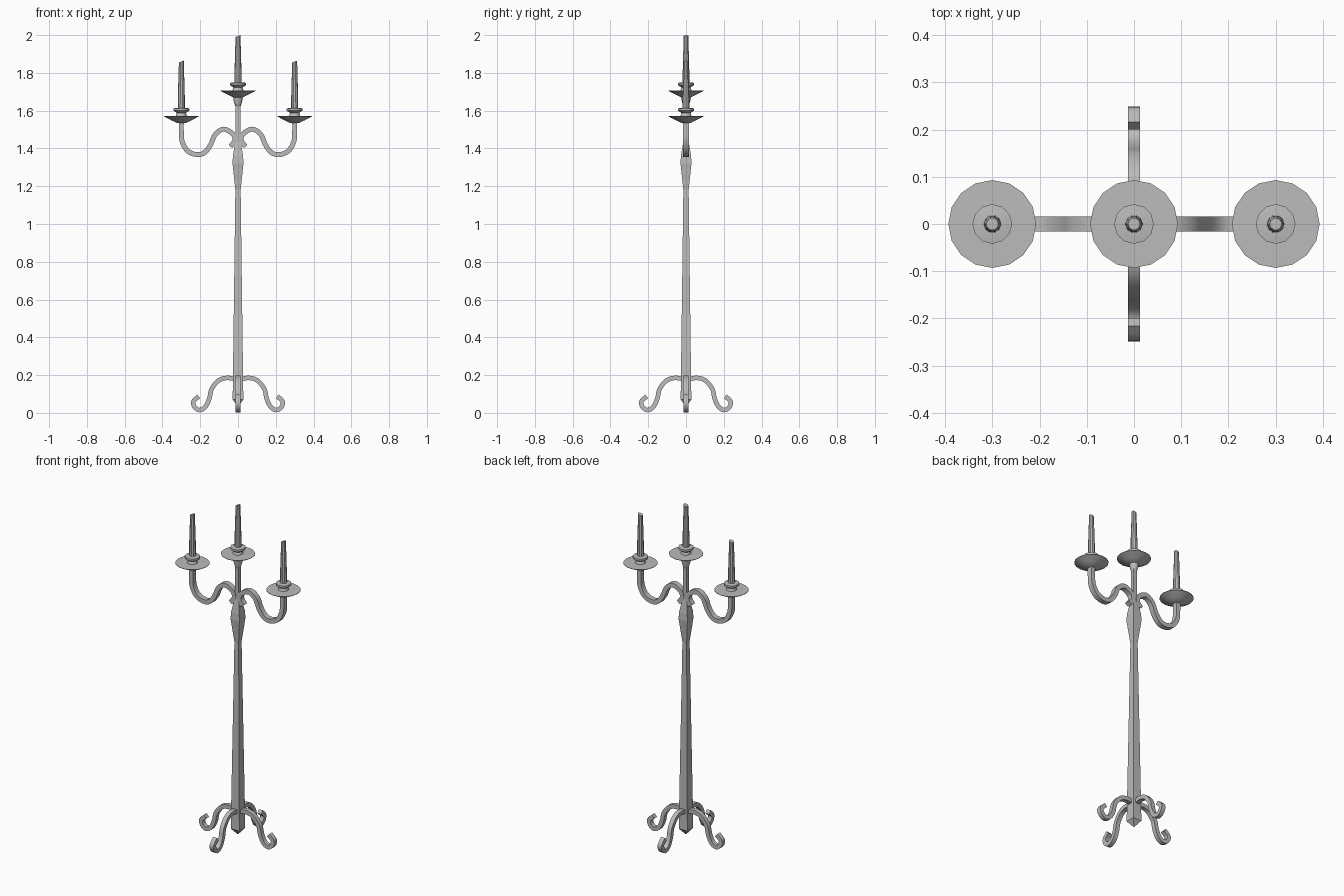
import bpy, bmesh, math
from mathutils import Vector

cube = bpy.data.objects.get("Cube")
if cube:
    bpy.data.objects.remove(cube)

metal = bpy.data.materials.new("grey_metal")
metal.use_nodes = True
GREY = (0.5, 0.5, 0.5, 1)
metal.diffuse_color = GREY
metal.node_tree.nodes["Principled BSDF"].inputs["Base Color"].default_value = GREY


def finish(name, bm, smooth=True):
    bmesh.ops.recalc_face_normals(bm, faces=bm.faces)
    mesh = bpy.data.meshes.new(name)
    bm.to_mesh(mesh)
    bm.free()
    mesh.materials.append(metal)
    obj = bpy.data.objects.new(name, mesh)
    bpy.context.collection.objects.link(obj)
    if smooth:
        bpy.ops.object.select_all(action='DESELECT')
        bpy.context.view_layer.objects.active = obj
        obj.select_set(True)
        bpy.ops.object.shade_smooth_by_angle(angle=math.radians(35))
    return obj


def loft(bm, rings):
    """Skin rings of points and cap both ends."""
    loops = [[bm.verts.new(p) for p in ring] for ring in rings]
    n = len(loops[0])
    for a, b in zip(loops, loops[1:]):
        for i in range(n):
            j = (i + 1) % n
            bm.faces.new((a[i], a[j], b[j], b[i]))
    bm.faces.new(loops[0])
    bm.faces.new(loops[-1])


def turned(name, profile, sides, x=0, phase=0, smooth=True, slant=0):
    """Stack of regular polygons; slant tilts the last one."""
    bm = bmesh.new()
    rings = []
    for k, (r, z) in enumerate(profile):
        tilt = slant if k == len(profile) - 1 else 0
        angles = [phase + math.tau * i / sides for i in range(sides)]
        rings.append([(x + r * math.cos(a), r * math.sin(a),
                       z + tilt * (math.cos(a) - 1)) for a in angles])
    loft(bm, rings)
    return finish(name, bm, smooth)


def spline(points, steps=4):
    p = [Vector(q) for q in points]
    p = [2 * p[0] - p[1]] + p + [2 * p[-1] - p[-2]]
    out = []
    for a, b, c, d in zip(p, p[1:], p[2:], p[3:]):
        for s in range(steps):
            t = s / steps
            out.append(0.5 * (2 * b + (c - a) * t + (2 * a - 5 * b + 4 * c - d) * t * t
                              + (3 * b - a - 3 * c + d) * t ** 3))
    return out + [p[-2]]


def scroll(name, points, thick, wide, turn):
    """Flat bar bent along a path of (distance out, height)."""
    path = spline(points)
    rings = []
    for i, p in enumerate(path):
        d = (path[min(i + 1, len(path) - 1)] - path[max(i - 1, 0)]).normalized()
        n = Vector((-d.y, d.x)) * thick / 2
        ring = []
        for side, w in ((1, -1), (1, 1), (-1, 1), (-1, -1)):
            q = p + side * n
            c, s = math.cos(turn), math.sin(turn)
            y = w * wide / 2
            ring.append((q.x * c - y * s, q.x * s + y * c, q.y))
        rings.append(ring)
    bm = bmesh.new()
    loft(bm, rings)
    return finish(name, bm)


# Square tapering post with pointed foot and faceted knop
post = [(0.002, 0.035), (0.028, 0.07), (0.028, 0.1), (0.014, 1.18), (0.029, 1.32),
        (0.027, 1.36), (0.012, 1.45), (0.012, 1.65)]
turned("post", [(h * math.sqrt(2), z) for h, z in post], 4, phase=math.pi / 4, smooth=False)
turned("post_collar", [(0.013, 1.62), (0.024, 1.655), (0.024, 1.69)], 12)

# Four scrolled feet
foot = [(0.01, 0.178), (0.06, 0.185), (0.105, 0.17), (0.14, 0.125), (0.152, 0.075),
        (0.172, 0.033), (0.202, 0.015), (0.229, 0.03), (0.236, 0.06), (0.208, 0.088)]
for i, side in enumerate(("left", "back", "right", "front")):
    scroll(side + "_foot", foot, 0.024, 0.026, i * math.pi / 2)

# Two scrolled arms
arm = [(0.04, 1.41), (0.018, 1.44), (0.025, 1.475), (0.075, 1.502), (0.12, 1.475),
       (0.145, 1.42), (0.175, 1.38), (0.215, 1.367), (0.265, 1.385), (0.295, 1.435),
       (0.3, 1.49), (0.3, 1.55)]
for side, turn in (("left", 0), ("right", math.pi)):
    scroll(side + "_arm", arm, 0.026, 0.031, turn)

# Drip plate, cup and candle at each light
for side, x, z, tall in (("left", 0.3, 1.57, 0.295), ("centre", 0, 1.705, 0.295),
                         ("right", -0.3, 1.57, 0.295)):
    turned(side + "_drip_plate", [(0.026, z - 0.034), (0.055, z - 0.02), (0.093, z),
                                  (0.093, z + 0.002), (0.03, z + 0.003)], 16, x)
    turned(side + "_cup", [(0.03, z), (0.024, z + 0.018), (0.042, z + 0.03),
                           (0.042, z + 0.042), (0.02, z + 0.045)], 12, x)
    turned(side + "_candle", [(0.019, z + 0.03), (0.018, z + 0.12), (0.015, z + 0.22),
                              (0.013, z + tall)], 10, x, slant=0.005)
